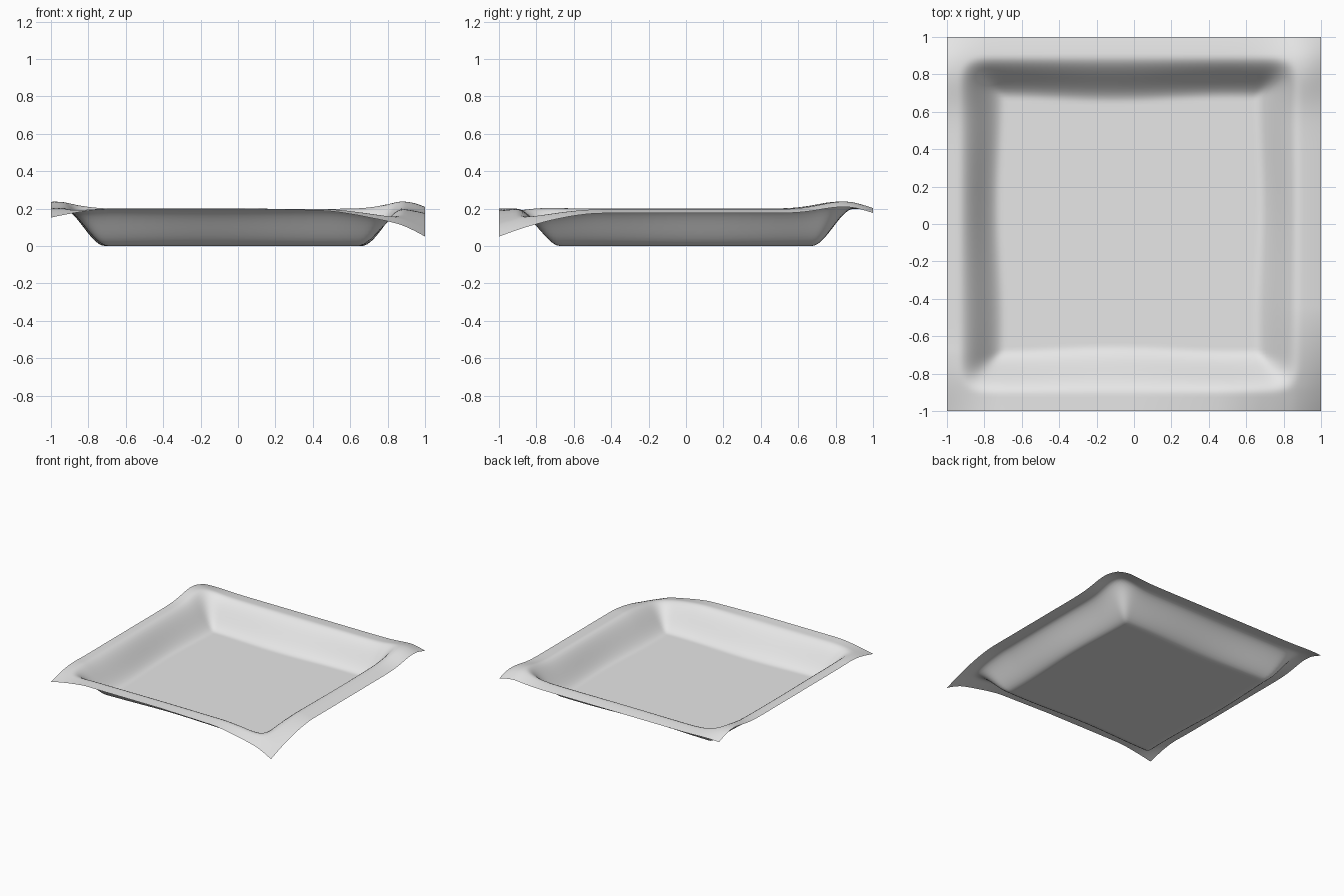
import bpy, bmesh, math

cube = bpy.data.objects.get("Cube")
if cube:
    bpy.data.objects.remove(cube)

RIM = 0.2


def ramp(v, start, end):
    """Linear 0..1 between start and end."""
    return min(1.0, max(0.0, (v - start) / (end - start)))


def smooth(t):
    return t * t * (3 - 2 * t)


def droop(x, y, sx, sy, start, depth, power):
    """Corner that curls downwards."""
    return depth * (ramp(x * sx, start, 1) * ramp(y * sy, start, 1)) ** power


def hump(x, y, cx, cy, height, size):
    """Soft rounded swelling of the rim."""
    return height * math.exp(-((x - cx) ** 2 + (y - cy) ** 2) / (2 * size ** 2))


def height(x, y):
    # Slightly uneven sloping walls around a flat floor
    wave_x = 0.012 * math.sin(5 * y + 1)
    wave_y = 0.012 * math.sin(5 * x - 1)
    tx = ramp(x, 0.65 + wave_x, 0.89) if x > 0 else ramp(-x, 0.70 + wave_x, 0.94)
    ty = ramp(y, 0.66 + wave_y, 0.90) if y > 0 else ramp(-y, 0.66 + wave_y, 0.91)
    wall = smooth(min(1.0, (tx ** 4 + ty ** 4) ** 0.25))
    z = RIM
    # Outer lip bends over on the left and back sides, and a little in front
    z -= 0.025 * ramp(x, 0.85, 1) ** 1.5
    z -= 0.012 * ramp(y, 0.88, 1) ** 1.5
    z -= 0.015 * ramp(-y, 0.88, 1) * ramp(x, 0, 0.6) * (1 - ramp(x, 0.7, 1))
    # Curled corners
    z -= droop(x, y, 1, -1, 0.45, 0.125, 1.7)
    z -= droop(x, y, -1, -1, 0.68, 0.05, 1.4)
    z -= droop(x, y, -1, 1, 0.8, 0.01, 1.5)
    # Swollen corners
    z += hump(x, y, -0.98, 0.82, 0.037, 0.12)
    z += hump(x, y, 0.92, 0.84, 0.042, 0.12)
    z += hump(x, y, -0.95, -0.82, 0.01, 0.10)
    return wall * z


# Single-sheet tray
mesh = bpy.data.meshes.new("tray")
bm = bmesh.new()
bmesh.ops.create_grid(bm, x_segments=110, y_segments=110, size=1)
for v in bm.verts:
    v.co.z = height(v.co.x, v.co.y)
for f in bm.faces:
    f.smooth = True
bm.to_mesh(mesh)
bm.free()
tray = bpy.data.objects.new("tray", mesh)
bpy.context.collection.objects.link(tray)

# Light grey finish
grey = bpy.data.materials.new("light_grey")
grey.use_nodes = True
color = (0.8, 0.8, 0.8, 1)
grey.diffuse_color = color
for node in grey.node_tree.nodes:
    if node.type == "BSDF_PRINCIPLED":
        node.inputs["Base Color"].default_value = color
mesh.materials.append(grey)
